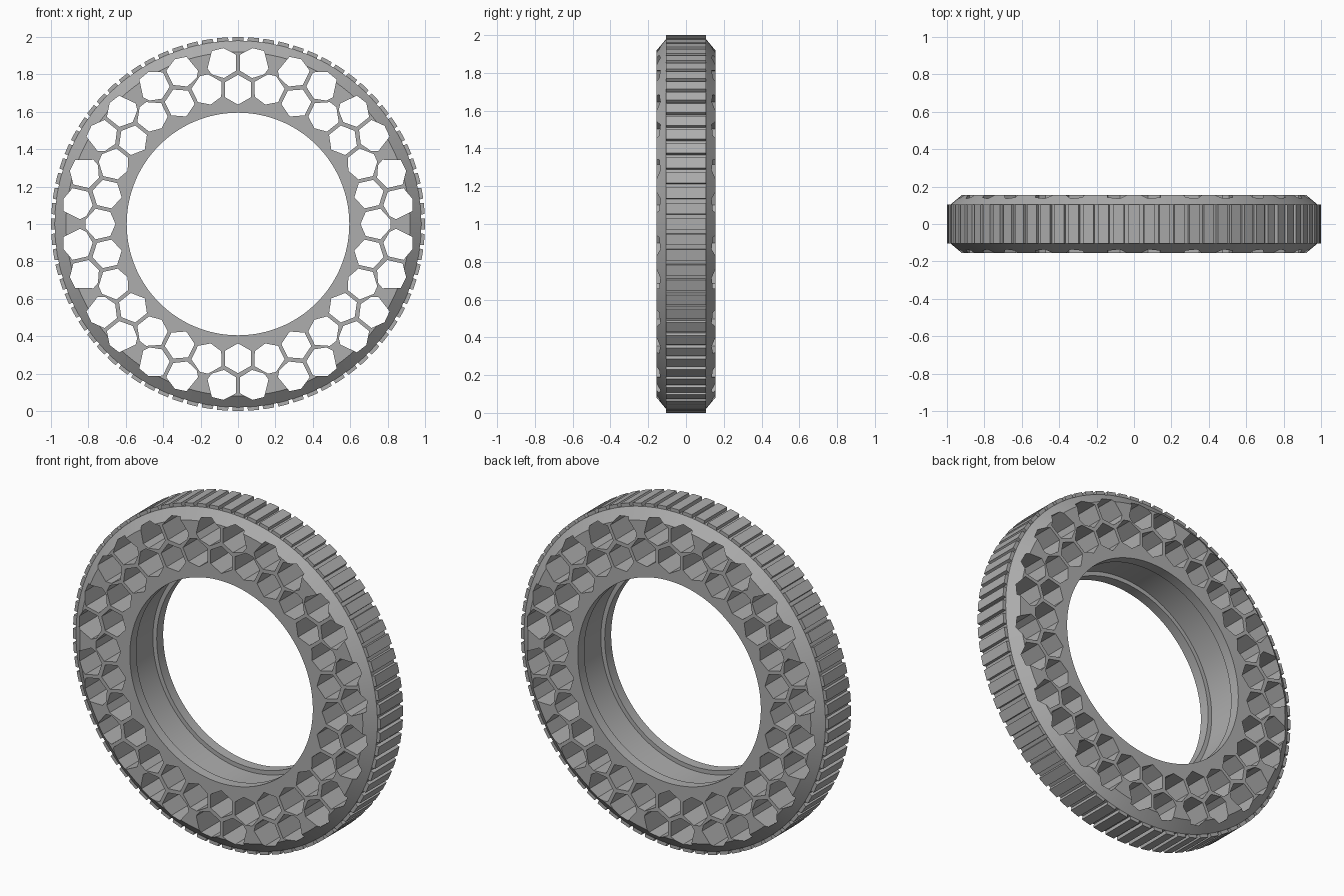
import bpy, bmesh, math
from mathutils import Vector, Matrix

cube = bpy.data.objects.get("Cube")
if cube:
    bpy.data.objects.remove(cube)

GROUPS, LUGS, SEGMENTS = 14, 76, 144
CENTRE = Matrix.Translation((0, 0, 1))

rubber = bpy.data.materials.new("grey rubber")
rubber.use_nodes = True
GREY = (0.42, 0.42, 0.42, 1)
rubber.diffuse_color = GREY
rubber.node_tree.nodes["Principled BSDF"].inputs["Base Color"].default_value = GREY


def make_object(name, bm):
    bmesh.ops.recalc_face_normals(bm, faces=bm.faces[:])
    mesh = bpy.data.meshes.new(name)
    bm.to_mesh(mesh)
    bm.free()
    mesh.materials.append(rubber)
    obj = bpy.data.objects.new(name, mesh)
    bpy.context.collection.objects.link(obj)
    return obj


def spin(angle):
    return CENTRE @ Matrix.Rotation(angle, 4, 'Y')


def prism(bm, outline, depth, matrix):
    """Extrude an (x, z) outline through y and place it."""
    rings = [[bm.verts.new(matrix @ Vector((x, y, z))) for x, z in outline]
             for y in (-depth, depth)]
    bm.faces.new(rings[0])
    bm.faces.new(rings[1][::-1])
    count = len(outline)
    for i in range(count):
        j = (i + 1) % count
        bm.faces.new((rings[0][i], rings[0][j], rings[1][j], rings[1][i]))


def mirrored(outline):
    return [(-x, z) for x, z in outline]


# Tyre body: half profile (radius, y) mirrored, then lathed
half = [(0.62, 0.095), (0.595, 0.095), (0.595, 0.155), (0.92, 0.155), (0.98, 0.105)]
profile = half + [(r, -y) for r, y in reversed(half)]
bm = bmesh.new()
rings = []
for s in range(SEGMENTS):
    turn = spin(math.tau * s / SEGMENTS)
    rings.append([bm.verts.new(turn @ Vector((0, y, r))) for r, y in profile])
for s in range(SEGMENTS):
    a, b = rings[s], rings[(s + 1) % SEGMENTS]
    for i in range(len(profile)):
        j = (i + 1) % len(profile)
        bm.faces.new((a[i], a[j], b[j], b[i]))
body = make_object("tyre_body", bm)

# Honeycomb holes: one middle hexagon, two outer cells and one shared cell per group
hexagon = [(0.08 * math.sin(math.tau * k / 6), 0.718 + 0.08 * math.cos(math.tau * k / 6))
           for k in range(6)]
outer = [(0.01, 0.905), (0.078, 0.94), (0.14, 0.925), (0.163, 0.83),
         (0.14, 0.80), (0.075, 0.78), (0.01, 0.82)]
shared_half = [(0.022, 0.816), (0.082, 0.761), (0.064, 0.683)]
shared = shared_half + [(0, 0.655)] + mirrored(shared_half)[::-1]
bm = bmesh.new()
for g in range(GROUPS):
    turn = spin(math.tau * g / GROUPS)
    for outline in (hexagon, outer, mirrored(outer)):
        prism(bm, outline, 0.3, turn)
    prism(bm, shared, 0.3, spin(math.tau * (g + 0.5) / GROUPS))
cutter = make_object("hole_cutter", bm)
cutter.hide_render = True

cut = body.modifiers.new("holes", 'BOOLEAN')
cut.operation = 'DIFFERENCE'
cut.solver = 'EXACT'
cut.object = cutter
bpy.context.view_layer.update()
graph = bpy.context.evaluated_depsgraph_get()
cut_mesh = bpy.data.meshes.new_from_object(body.evaluated_get(graph))
body.modifiers.clear()
body.data = cut_mesh
bpy.data.objects.remove(cutter)

# Tread lugs around the rim
bm = bmesh.new()
lug = [(-0.031, 0.97), (0.031, 0.97), (0.029, 0.9995), (-0.029, 0.9995)]
for n in range(LUGS):
    prism(bm, lug, 0.105, spin(math.tau * n / LUGS))
make_object("tread_lugs", bm)

# Smooth lathe with crisp edges
bpy.ops.object.select_all(action='DESELECT')
body.select_set(True)
bpy.context.view_layer.objects.active = body
bpy.ops.object.shade_smooth_by_angle(angle=math.radians(25))
